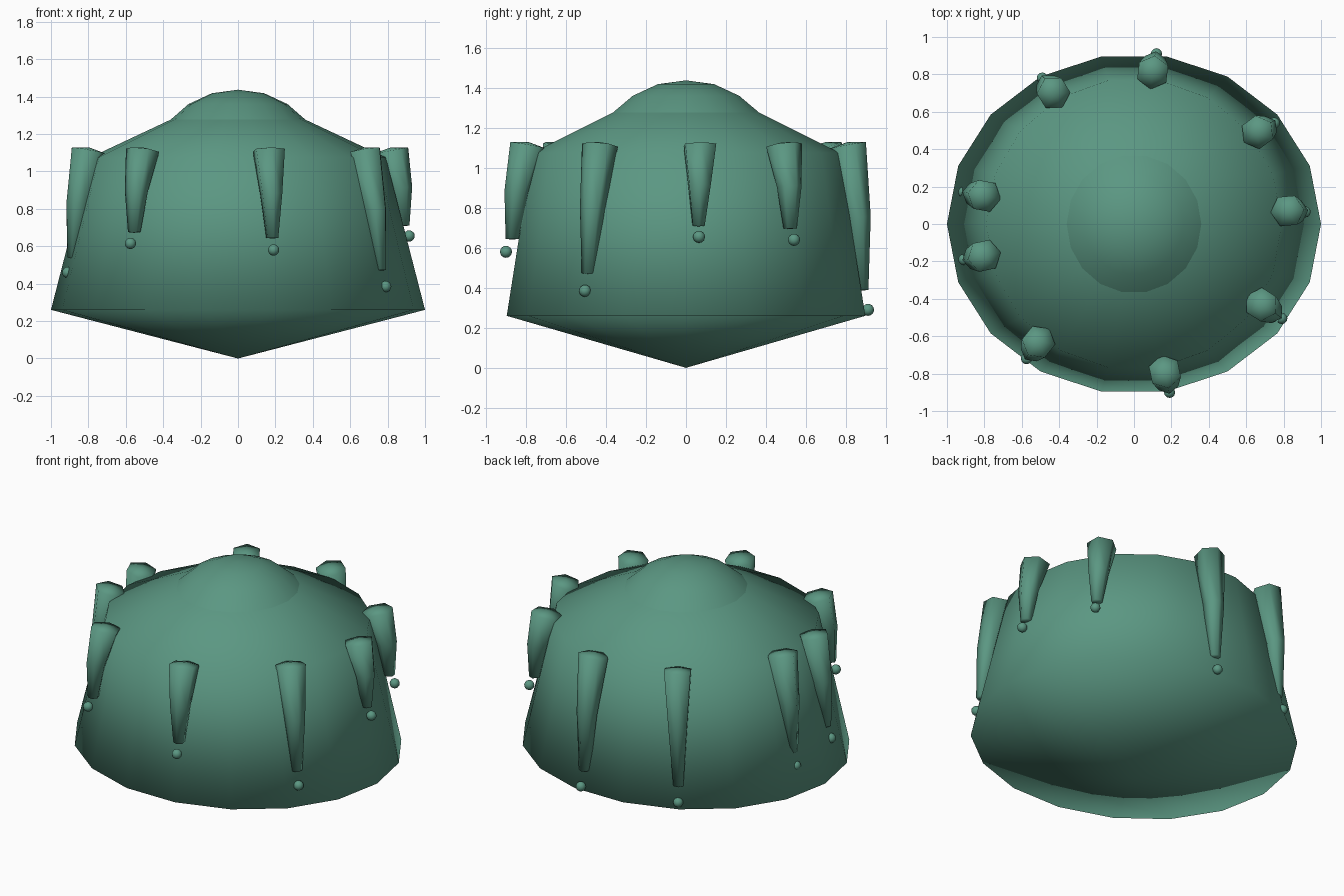
import bpy, bmesh, math
from mathutils import Vector

if "Cube" in bpy.data.objects:
    bpy.data.objects.remove(bpy.data.objects["Cube"])

green = bpy.data.materials.new("sea_green")
green.diffuse_color = (0.105, 0.31, 0.225, 1)
green.use_nodes = True
green.node_tree.nodes["Principled BSDF"].inputs["Base Color"].default_value = green.diffuse_color


def finish(name, bm):
    """Turn a bmesh into a smooth, coloured object."""
    bmesh.ops.recalc_face_normals(bm, faces=bm.faces)
    mesh = bpy.data.meshes.new(name)
    bm.to_mesh(mesh)
    bm.free()
    for p in mesh.polygons:
        p.use_smooth = True
    mesh.materials.append(green)
    ob = bpy.data.objects.new(name, mesh)
    bpy.context.collection.objects.link(ob)
    return ob


def skin(bm, rings):
    """Join successive rings; a ring of one vertex is a pole."""
    for a, b in zip(rings, rings[1:]):
        n = max(len(a), len(b))
        for i in range(n):
            j = (i + 1) % n
            quad = [a[i % len(a)], a[j % len(a)], b[j % len(b)], b[i % len(b)]]
            bm.faces.new(list(dict.fromkeys(quad)))


def lathe(name, profile, sides=18):
    """Elliptical turning from (rx, ry, z) rows."""
    bm = bmesh.new()
    rings = []
    for rx, ry, z in profile:
        n = sides if rx > 0 else 1
        rings.append([bm.verts.new((rx * math.cos(math.tau * i / n),
                                    ry * math.sin(math.tau * i / n), z))
                      for i in range(n)])
    skin(bm, rings)
    return finish(name, bm)


# Flared body with a pointed underside, and the cap on top
lathe("body", [(0, 0, 0), (1, 0.91, 0.26), (0.79, 0.78, 1.075), (0.36, 0.37, 1.277)])
lathe("dome", [(0.36, 0.37, 1.277), (0.265, 0.27, 1.36), (0.14, 0.143, 1.418), (0, 0, 1.437)])


def drip(name, top, tip, sides=6):
    """Tapered, slightly bent drip hugging the wall."""
    out = Vector((top.x, top.y, 0)).normalized()
    side = Vector((-out.y, out.x, 0))
    mid = (top + tip) / 2 + out * 0.018
    bm = bmesh.new()
    rings = [[bm.verts.new(top + Vector((0, 0, 0.015)) - out * 0.005)]]
    for c, r, tilt in ((top, 0.09, 0.18), (mid, 0.062, 0.1), (tip, 0.034, 0)):
        ring = []
        for i in range(sides):
            a = math.tau * i / sides
            p = c + (out * math.cos(a) + side * math.sin(a)) * r
            p.z += tilt * r * math.cos(a)
            ring.append(bm.verts.new(p))
        rings.append(ring)
    rings.append([bm.verts.new(tip - Vector((0, 0, 0.004)))])
    skin(bm, rings)
    finish(name, bm)


# Top position (x, y) and droplet position (x, y, z) of each drip
spots = [
    (0.10, 0.81, 0.12, 0.91, 0.29),
    (-0.43, 0.70, -0.49, 0.78, 0.30),
    (0.66, 0.49, 0.75, 0.54, 0.64),
    (-0.80, 0.15, -0.91, 0.17, 0.42),
    (0.82, 0.07, 0.915, 0.065, 0.655),
    (-0.80, -0.17, -0.91, -0.19, 0.46),
    (0.68, -0.43, 0.79, -0.505, 0.385),
    (-0.51, -0.63, -0.575, -0.72, 0.615),
    (0.165, -0.79, 0.19, -0.90, 0.58),
]
for k, (tx, ty, bx, by, bz) in enumerate(spots, 1):
    tip = Vector((bx * 0.965, by * 0.965, bz + 0.12 * (1.12 - bz)))
    drip(f"drip_{k}", Vector((tx, ty, 1.113)), tip)
    bm = bmesh.new()
    bmesh.ops.create_uvsphere(bm, u_segments=12, v_segments=8, radius=0.03)
    bmesh.ops.translate(bm, verts=bm.verts, vec=(bx, by, bz))
    finish(f"droplet_{k}", bm)
